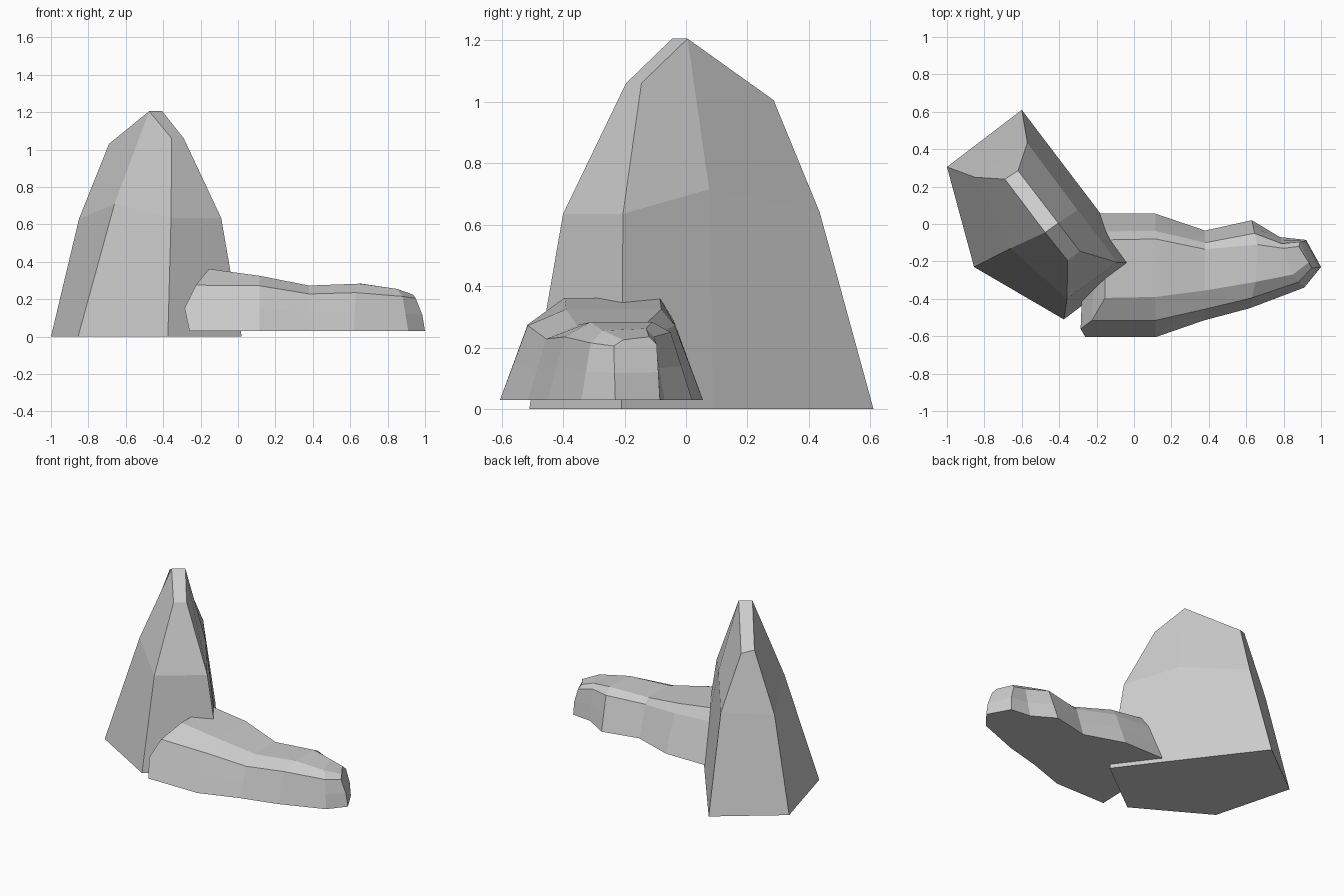
import bpy, bmesh
from mathutils import Vector as V

def loft(name, rings, caps):
    """Bridge rings of equal length; caps are lists of (ring, index)."""
    bm = bmesh.new()
    rows = [[bm.verts.new(p) for p in r] for r in rings]
    n = len(rows[0])
    for a, b in zip(rows, rows[1:]):
        for i in range(n):
            j = (i + 1) % n
            bm.faces.new((a[i], a[j], b[j], b[i]))
    for cap in caps:
        bm.faces.new([rows[r][i] for r, i in cap])
    bmesh.ops.recalc_face_normals(bm, faces=bm.faces)
    me = bpy.data.meshes.new(name)
    bm.to_mesh(me)
    bm.free()
    ob = bpy.data.objects.new(name, me)
    bpy.context.collection.objects.link(ob)
    return ob

# Tall rock: base, waist and shoulder rings, closed by a folded crest
base = [(-1, .305, 0), (-.855, -.23, 0), (-.375, -.51, 0),
        (.02, -.21, 0), (-.205, .09, 0), (-.6, .61, 0)]
waist = [(-.85, .25, .63), (-.66, -.13, .71), (-.358, -.4, .635),
         (-.09, -.205, .635), (-.3, .075, .715), (-.57, .435, .64)]
crest = [(-.69, .24, 1.03), (-.475, -.045, 1.205), (-.355, -.195, 1.06),
         (-.29, -.145, 1.06), (-.405, .005, 1.205), (-.62, .285, 1.005)]
loft("tall_rock", [base, waist, crest],
     [[(0, i) for i in range(6)],
      [(2, i) for i in (0, 1, 4, 5)],
      [(2, i) for i in (1, 2, 3, 4)]])

# Low rock: each station is front base, front shoulder, front top,
# back top, back shoulder, back base; last value bulges the mid-height points
def station(fb, fs, ft, bt, bs, bb, bulge=0):
    fb, bb = V((*fb, .03)), V((*bb, .03))
    fs, ft, bt, bs = V(fs), V(ft), V(bt), V(bs)
    out = V((bulge, 0, 0))
    return [fb, fb.lerp(fs, .5) + out, fs, ft, bt, bs, bb.lerp(bs, .5) + out, bb]

stations = [
    station((-.26, -.605), (-.225, -.515, .275), (-.155, -.395, .362),
            (-.155, -.085, .362), (-.2, -.04, .29), (-.24, .055), -.043),
    station((.115, -.605), (.115, -.515, .272), (.115, -.39, .325),
            (.115, -.08, .325), (.115, -.037, .272), (.115, .055)),
    station((.375, -.515), (.38, -.455, .228), (.38, -.355, .273),
            (.38, -.135, .273), (.38, -.1, .24), (.38, -.035)),
    station((.62, -.45), (.63, -.395, .235), (.65, -.31, .283),
            (.66, -.11, .283), (.645, -.05, .25), (.63, .02)),
    station((.91, -.34), (.88, -.31, .215), (.85, -.27, .255),
            (.8, -.13, .262), (.79, -.105, .235), (.78, -.07)),
    station((1, -.23), (.95, -.235, .205), (.935, -.205, .225),
            (.88, -.12, .235), (.89, -.095, .21), (.92, -.085), .01),
]
# End caps are split at mid height so the bulge folds cleanly
caps = [[(r, i) for i in ids] for r in (0, 5)
        for ids in ((0, 1, 6, 7), (1, 2, 5, 6), (2, 3, 4, 5))]
low = loft("low_rock", stations, caps)
